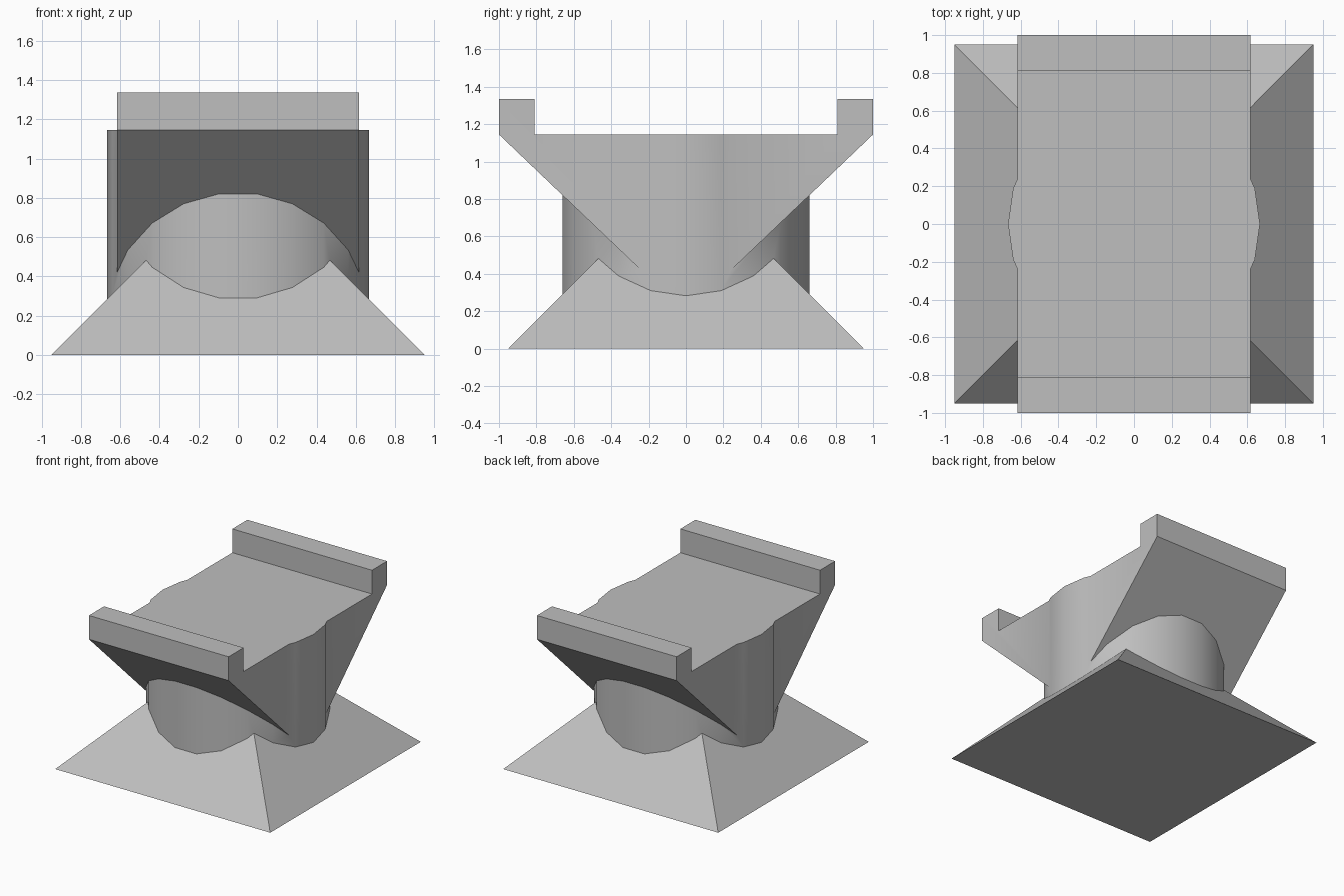
import bpy
import bmesh
from math import radians

cube = bpy.data.objects.get("Cube")
if cube:
    bpy.data.objects.remove(cube, do_unlink=True)

grey = bpy.data.materials.new("plain grey")
grey.use_nodes = True
colour = (0.52, 0.52, 0.52, 1)
grey.diffuse_color = colour
grey.node_tree.nodes["Principled BSDF"].inputs["Base Color"].default_value = colour

BASE = 0.95       # half width and full height of the 45 degree pyramid
RADIUS = 0.667
DECK = 1.145      # height of the cradle floor
RIM = 1.335       # top of the end stops
HALF_X = 0.617


def add_object(name, bm):
    bmesh.ops.recalc_face_normals(bm, faces=bm.faces)
    mesh = bpy.data.meshes.new(name)
    bm.to_mesh(mesh)
    bm.free()
    mesh.materials.append(grey)
    obj = bpy.data.objects.new(name, mesh)
    bpy.context.collection.objects.link(obj)
    return obj


def add_cone(name, sides, bottom, top, z0, z1, turn=0):
    bpy.ops.mesh.primitive_cone_add(vertices=sides, radius1=bottom, radius2=top,
                                    depth=z1 - z0, location=(0, 0, (z0 + z1) / 2),
                                    rotation=(0, 0, radians(turn)))
    obj = bpy.context.object
    obj.name = name
    bpy.ops.object.transform_apply(location=True, rotation=True, scale=True)
    obj.data.materials.append(grey)
    return obj


# Pyramid base and round column
base = add_cone("pedestal", 4, BASE * 2 ** 0.5, 0, 0, BASE, 45)
column = add_cone("column", 22, RADIUS, RADIUS, 0.1, DECK, 90)

# Cradle: side profile mirrored across y, extruded along x
half = [(0.81, DECK), (0.81, RIM), (1, RIM), (1, DECK)]
profile = half + [(0, 0.19)] + [(-y, z) for y, z in reversed(half)]
bm = bmesh.new()
face = bm.faces.new([bm.verts.new((-HALF_X, y, z)) for y, z in profile])
extruded = bmesh.ops.extrude_face_region(bm, geom=[face])
moved = [v for v in extruded["geom"] if isinstance(v, bmesh.types.BMVert)]
bmesh.ops.translate(bm, verts=moved, vec=(2 * HALF_X, 0, 0))
cradle = add_object("cradle", bm)

# Join the parts into one solid
bpy.ops.object.select_all(action="DESELECT")
base.select_set(True)
bpy.context.view_layer.objects.active = base
for part in (column, cradle):
    union = base.modifiers.new("join " + part.name, "BOOLEAN")
    union.operation = "UNION"
    union.solver = "EXACT"
    union.object = part
    bpy.ops.object.modifier_apply(modifier=union.name)
    bpy.data.objects.remove(part, do_unlink=True)

base.name = "cradle_stand"
bpy.ops.object.shade_smooth_by_angle(angle=radians(30))
